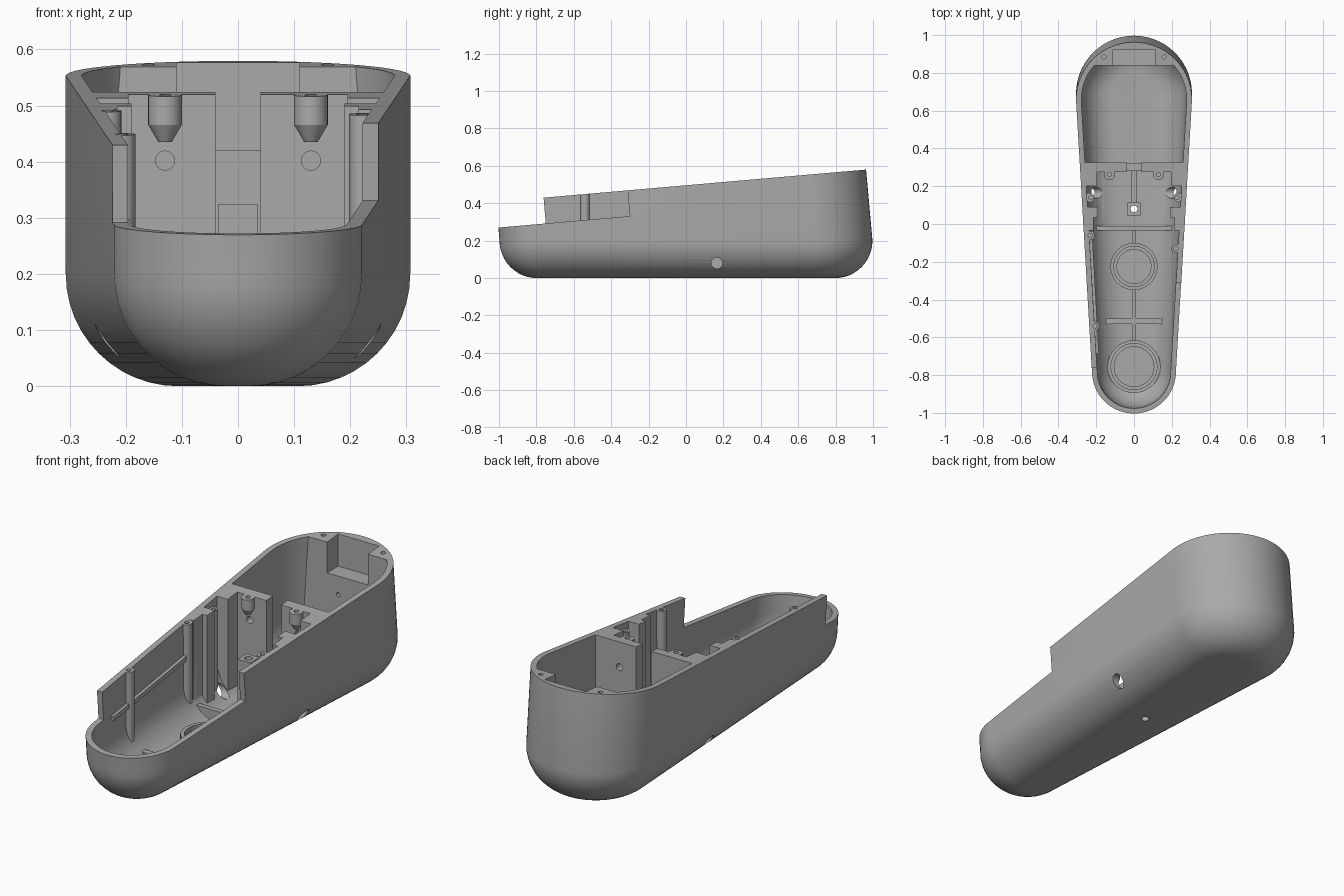
import bpy, bmesh, math
from mathutils import Matrix

if "Cube" in bpy.data.objects:
    bpy.data.objects.remove(bpy.data.objects["Cube"], do_unlink=True)

grey = bpy.data.materials.new("plain grey")
grey.use_nodes = True
grey.diffuse_color = (0.4, 0.4, 0.4, 1)
grey.node_tree.nodes["Principled BSDF"].inputs["Base Color"].default_value = (0.4, 0.4, 0.4, 1)

SLOPE = 0.087       # tilt of the rim planes
HIGH = 0.9          # cutters and flush parts reach above the rim
STEP_REAR = -0.31   # rear end of the lowered rim on the left
STEP_FRONT = -0.76  # rear end of the lowered rim on the right


def rim_z(y):
    return 0.496 + SLOPE * y


def low_rim_z(y):
    return 0.27 + SLOPE * (y + 1)


def finish(name, bm):
    bmesh.ops.recalc_face_normals(bm, faces=bm.faces)
    mesh = bpy.data.meshes.new(name)
    bm.to_mesh(mesh)
    bm.free()
    mesh.materials.append(grey)
    obj = bpy.data.objects.new(name, mesh)
    bpy.context.collection.objects.link(obj)
    return obj


def outline(inset, n=28):
    """Plan of two circles, small in front and large behind, joined by tangents."""
    pts = []
    for cy, r, start in ((0.69, 0.307, 0), (-0.775, 0.222, math.pi)):
        for i in range(n + 1):
            a = start + math.pi * i / n
            pts.append(((r - inset) * math.cos(a), cy + (r - inset) * math.sin(a)))
    return pts


def hull(name, wall, fillet, to_rim):
    """Boat-shaped solid with a rounded bottom and slightly leaning walls."""
    bm = bmesh.new()
    rings = []
    steps = 12
    for i in range(steps + 1):
        a = math.pi / 2 * i / steps
        inset = wall + fillet * (1 - math.sin(a))
        z = wall + fillet * (1 - math.cos(a))
        rings.append([bm.verts.new((x, y, z)) for x, y in outline(inset)])
    top = []
    for x, y in outline(wall):
        z = rim_z(y + 0.018) / (1 + 0.09 * SLOPE) if to_rim else HIGH
        top.append(bm.verts.new((x, y - 0.09 * (z - 0.2), z)))
    rings.append(top)
    for low, up in zip(rings, rings[1:]):
        for i in range(len(low)):
            j = (i + 1) % len(low)
            bm.faces.new((low[i], low[j], up[j], up[i]))
    bm.faces.new(rings[0])
    bm.faces.new(top)
    return finish(name, bm)


def box(x0, x1, y0, y1, z0, z1, turn=0, tilt=0):
    bm = bmesh.new()
    place = Matrix.Translation(((x0 + x1) / 2, (y0 + y1) / 2, (z0 + z1) / 2))
    place = place @ Matrix.Rotation(turn, 4, 'Z') @ Matrix.Rotation(tilt, 4, 'X')
    bmesh.ops.create_cube(bm, size=1, matrix=place @ Matrix.Diagonal((x1 - x0, y1 - y0, z1 - z0, 1)))
    return finish("box", bm)


def cylinder(x, y, r, z0, z1, r_low=None):
    bm = bmesh.new()
    bmesh.ops.create_cone(bm, cap_ends=True, segments=32, radius1=r if r_low is None else r_low,
                          radius2=r, depth=z1 - z0, matrix=Matrix.Translation((x, y, (z0 + z1) / 2)))
    return finish("cylinder", bm)


def cross_pin(axis, centre, r, length):
    bm = bmesh.new()
    place = Matrix.Translation(centre) @ Matrix.Rotation(math.pi / 2, 4, axis)
    bmesh.ops.create_cone(bm, cap_ends=True, segments=24, radius1=r, radius2=r, depth=length, matrix=place)
    return finish("pin", bm)


def prism(x0, x1, profile):
    bm = bmesh.new()
    face = bm.faces.new([bm.verts.new((x0, y, z)) for y, z in profile])
    ext = bmesh.ops.extrude_face_region(bm, geom=[face], use_keep_orig=True)
    bmesh.ops.translate(bm, vec=(x1 - x0, 0, 0), verts=[v for v in ext["geom"] if isinstance(v, bmesh.types.BMVert)])
    return finish("prism", bm)


def cut(target, tool):
    mod = target.modifiers.new("cut", 'BOOLEAN')
    mod.operation, mod.solver, mod.object = 'DIFFERENCE', 'EXACT', tool
    with bpy.context.temp_override(object=target, active_object=target):
        bpy.ops.object.modifier_apply(modifier=mod.name)
    bpy.data.objects.remove(tool, do_unlink=True)


shell = hull("housing_shell", 0, 0.2, True)
space = hull("inner_space", 0.028, 0.165, False)

# Rear deck and cross partition with its central slot
cut(space, box(-1, 1, 0.84, 1.3, -0.1, HIGH + 0.1))
for s in (-1, 1):
    cut(space, box(min(s * 0.04, s), max(s * 0.04, s), 0.275, 0.325, -0.1, HIGH + 0.1))
cut(space, box(-0.06, 0.06, 0.28, 0.32, -0.1, 0.25))

# Side pilasters, partition lugs and side bosses of the middle bay
for s in (-1, 1):
    for x, y0, y1 in ((0.195, 0.2, 0.29), (0.19, 0.035, 0.09), (0.215, -0.035, 0.05)):
        cut(space, box(min(s * x, s), max(s * x, s), y0, y1, -0.1, HIGH + 0.1))
    cut(space, cylinder(s * 0.13, 0.262, 0.03, 0.465, HIGH + 0.1))
    cut(space, cylinder(s * 0.13, 0.262, 0.03, 0.435, 0.466, 0.012))
    cut(space, cylinder(s * 0.235, 0.14, 0.025, -0.1, 0.48))

# Screw bosses along the walls of the front bay
BOSSES = ((-0.232, -0.06), (0.222, -0.13), (-0.207, -0.54))
for x, y in BOSSES:
    cut(space, cylinder(x, y, 0.024, -0.1, HIGH + 0.1))

# Guide rail on the right wall
cut(space, box(-0.25, -0.203, -0.69, -0.06, 0.29, 0.312, 0.055, 0.087))

# Floor ribs, ring seats and hollow square post
cut(space, box(-1, 1, -0.035, -0.01, -0.1, 0.088))
cut(space, box(-0.18, 0.18, -0.53, -0.5, -0.1, 0.065))
cut(space, box(-0.01, 0.01, -0.7, -0.02, -0.1, 0.06))
cut(space, box(-0.015, 0.015, 0.1, 0.3, -0.1, 0.2))
cut(space, box(-0.035, 0.035, 0.045, 0.115, -0.1, 0.325))
SEATS = ((-0.225, 0.125), (-0.755, 0.14))
for y, r in SEATS:
    cut(space, cylinder(0, y, r, -0.1, 0.075))

# Hollow out the shell
cut(shell, space)

# Stepped seat bores
for y, r in SEATS:
    cut(shell, cylinder(0, y, r - 0.018, 0.052, 0.2))
    cut(shell, cylinder(0, y, r - 0.035, 0.03, 0.2))

# Lowered front rim, longer on the left side
for x0, x1, y1 in ((-1, 1, STEP_FRONT), (0, 1, STEP_REAR)):
    cut(shell, prism(x0, x1, ((-1.4, low_rim_z(-1.4)), (y1 + 0.01, low_rim_z(y1 + 0.01)),
                              (y1 - 0.04, HIGH), (-1.4, HIGH))))

# Rear pocket and small holes in its wall
cut(shell, box(-0.11, 0.11, 0.8, 0.925, 0.42, HIGH))
for x in (-0.05, 0.05):
    for z in (0.25, 0.33):
        cut(shell, cross_pin('X', (x, 0.85, z), 0.01, 0.08))

# Screw holes, side ports and floor hole
for x, y in BOSSES + ((-0.16, 0.885), (0.16, 0.885), (-0.13, 0.262), (0.13, 0.262)):
    cut(shell, cylinder(x, y, 0.011, rim_z(y) - 0.06, HIGH))
for s in (-1, 1):
    cut(shell, cylinder(s * 0.228, 0.14, 0.011, 0.42, HIGH))
    cut(shell, cross_pin('X', (s * 0.13, 0.3, 0.402), 0.017, 0.12))
    cut(shell, cross_pin('Y', (s * 0.25, 0.165, 0.08), 0.03, 0.2))
cut(shell, cylinder(0, 0.08, 0.018, -0.1, HIGH))

# Smooth walls with crisp edges
for o in bpy.context.selected_objects:
    o.select_set(False)
shell.select_set(True)
bpy.context.view_layer.objects.active = shell
bpy.ops.object.shade_smooth_by_angle(angle=math.radians(30))
